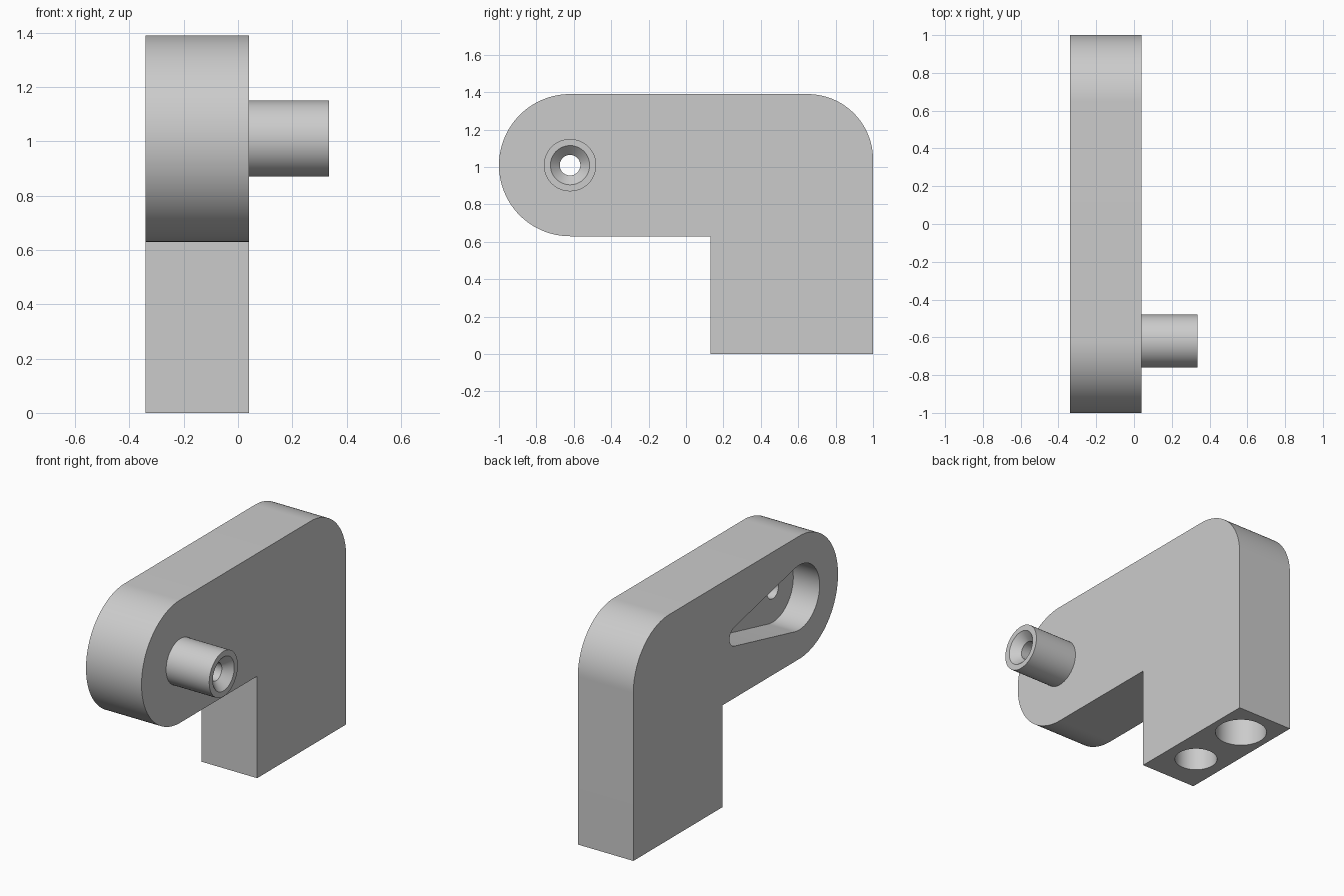
import bpy, bmesh
from math import pi, sin, cos, asin
from mathutils import Vector, Matrix

old = bpy.data.objects.get("Cube")
if old:
    bpy.data.objects.remove(old, do_unlink=True)

grey = bpy.data.materials.new("light grey")
grey.use_nodes = True
color = (0.6, 0.6, 0.6, 1)
grey.diffuse_color = color
grey.node_tree.nodes["Principled BSDF"].inputs["Base Color"].default_value = color

LEFT, RIGHT = -0.34, 0.04           # plate sides
MID = (LEFT + RIGHT) / 2
PEG_Y, PEG_Z, BORE = -0.62, 1.01, 0.055


def arc(cy, cz, r, start, end, steps=32):
    """Points of an arc in the side (y, z) plane."""
    angles = [start + (end - start) * i / steps for i in range(steps + 1)]
    return [(cy + r * cos(a), cz + r * sin(a)) for a in angles]


def make(name, bm):
    bmesh.ops.recalc_face_normals(bm, faces=bm.faces)
    mesh = bpy.data.meshes.new(name)
    bm.to_mesh(mesh)
    bm.free()
    mesh.materials.append(grey)
    obj = bpy.data.objects.new(name, mesh)
    bpy.context.collection.objects.link(obj)
    return obj


def slab(name, profile, x0, x1):
    """Extrude a side profile from x0 to x1."""
    bm = bmesh.new()
    face = bm.faces.new([bm.verts.new((x0, y, z)) for y, z in profile])
    grown = bmesh.ops.extrude_face_region(bm, geom=[face])["geom"]
    verts = [g for g in grown if isinstance(g, bmesh.types.BMVert)]
    bmesh.ops.translate(bm, vec=(x1 - x0, 0, 0), verts=verts)
    return make(name, bm)


def post(name, x, y, r, z0, z1):
    """Upright cylinder."""
    bm = bmesh.new()
    bmesh.ops.create_cone(bm, cap_ends=True, segments=64, radius1=r, radius2=r,
                          depth=z1 - z0, matrix=Matrix.Translation((x, y, (z0 + z1) / 2)))
    return make(name, bm)


def activate(obj):
    bpy.ops.object.select_all(action='DESELECT')
    obj.select_set(True)
    bpy.context.view_layer.objects.active = obj


def cut(obj, cutter):
    activate(obj)
    mod = obj.modifiers.new("cut", 'BOOLEAN')
    mod.operation, mod.solver, mod.object = 'DIFFERENCE', 'EXACT', cutter
    bpy.ops.object.modifier_apply(modifier=mod.name)
    bpy.data.objects.remove(cutter, do_unlink=True)


# L-shaped bracket: rounded arm and square leg
outline = [(0.13, 0), (1, 0)]
outline += arc(0.65, 1.04, 0.35, 0, pi / 2)
outline += arc(PEG_Y, PEG_Z, 0.38, pi / 2, 3 * pi / 2, 64)
outline += [(0.13, 0.63)]
bracket = slab("bracket", outline, LEFT, RIGHT)

# Teardrop pocket in the left-hand side face
big, small, small_y = 0.2, 0.06, 0.0
tilt = asin((big - small) / (small_y - PEG_Y))
side = pi / 2 - tilt
pocket = arc(PEG_Y, PEG_Z, big, side, 2 * pi - side, 48)
pocket += arc(small_y, PEG_Z, small, -side, side, 24)
cut(bracket, slab("pocket_cutter", pocket, LEFT - 0.1, LEFT + 0.18))

# Bore through to the peg
bore = arc(PEG_Y, PEG_Z, BORE, 0, 2 * pi, 48)[:-1]
cut(bracket, slab("bore_cutter", bore, LEFT - 0.1, RIGHT + 0.1))

# Two sockets under the leg
for y, r in ((0.38, 0.122), (0.785, 0.148)):
    cut(bracket, post("socket_cutter", MID, y, r, -0.1, 0.5))

# Hollow peg with a countersunk end
bm = bmesh.new()
tip = 0.335
section = [(RIGHT, 0.14), (tip, 0.14), (tip, 0.105), (tip - 0.05, BORE), (RIGHT, BORE)]
verts = [bm.verts.new((x, PEG_Y, PEG_Z + r)) for x, r in section]
edges = [bm.edges.new(pair) for pair in zip(verts, verts[1:])]
bmesh.ops.spin(bm, geom=verts + edges, cent=(0, PEG_Y, PEG_Z), axis=(1, 0, 0),
               angle=2 * pi, steps=48)
bmesh.ops.remove_doubles(bm, verts=bm.verts, dist=0.0001)
bmesh.ops.recalc_face_normals(bm, faces=bm.faces)
# Make sure the outer wall faces away from the axis
wall = max(bm.faces, key=lambda f: (f.calc_center_median() - Vector((0, PEG_Y, PEG_Z))).yz.length)
if wall.normal.dot(wall.calc_center_median() - Vector((0, PEG_Y, PEG_Z))) < 0:
    bmesh.ops.reverse_faces(bm, faces=bm.faces)
peg = make("peg", bm)

for obj in (bracket, peg):
    activate(obj)
    bpy.ops.object.shade_smooth_by_angle(angle=0.5)
